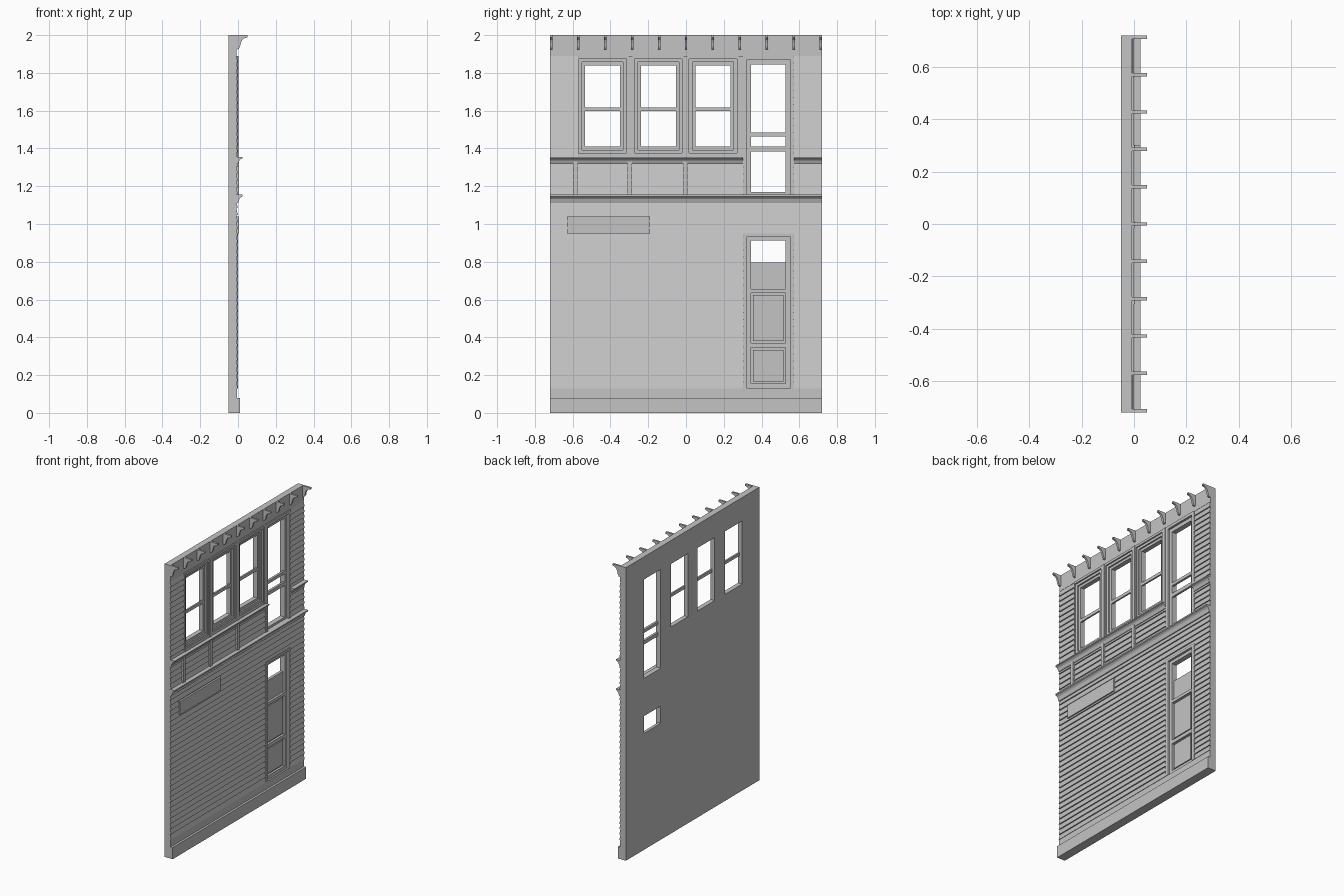
import bpy, bmesh, math
from mathutils import Vector

cube = bpy.data.objects.get("Cube")
if cube:
    bpy.data.objects.remove(cube)

grey = bpy.data.materials.new("plain_grey")
grey.use_nodes = True
COLOUR = (0.55, 0.55, 0.55, 1)
grey.diffuse_color = COLOUR
grey.node_tree.nodes["Principled BSDF"].inputs["Base Color"].default_value = COLOUR


def finish(name, bm):
    bmesh.ops.recalc_face_normals(bm, faces=bm.faces)
    mesh = bpy.data.meshes.new(name)
    bm.to_mesh(mesh)
    bm.free()
    mesh.materials.append(grey)
    obj = bpy.data.objects.new(name, mesh)
    bpy.context.collection.objects.link(obj)
    return obj


def plate(name, x0, x1, rect, holes=()):
    """Upright slab from x0 to x1; rect and holes are (y0, y1, z0, z1)."""
    bm = bmesh.new()
    ys = sorted({v for r in (rect, *holes) for v in r[:2]})
    zs = sorted({v for r in (rect, *holes) for v in r[2:]})
    grid = {(y, z): bm.verts.new((x0, y, z)) for y in ys for z in zs}
    for ya, yb in zip(ys, ys[1:]):
        for za, zb in zip(zs, zs[1:]):
            cy, cz = (ya + yb) / 2, (za + zb) / 2
            if not any(h[0] < cy < h[1] and h[2] < cz < h[3] for h in holes):
                bm.faces.new([grid[p] for p in ((ya, za), (yb, za), (yb, zb), (ya, zb))])
    bmesh.ops.delete(bm, geom=[v for v in bm.verts if not v.link_faces], context='VERTS')
    out = bmesh.ops.extrude_face_region(bm, geom=bm.faces[:], use_keep_orig=True)
    moved = [g for g in out["geom"] if isinstance(g, bmesh.types.BMVert)]
    bmesh.ops.translate(bm, verts=moved, vec=(x1 - x0, 0, 0))
    return finish(name, bm)


def prism(name, profile, y0, y1):
    """Extrude an (x, z) outline along y."""
    bm = bmesh.new()
    face = bm.faces.new([bm.verts.new((x, y0, z)) for x, z in profile])
    out = bmesh.ops.extrude_face_region(bm, geom=[face], use_keep_orig=True)
    moved = [g for g in out["geom"] if isinstance(g, bmesh.types.BMVert)]
    bmesh.ops.translate(bm, verts=moved, vec=(0, y1 - y0, 0))
    return finish(name, bm)


def grow(r, d):
    return (r[0] - d, r[1] + d, r[2] - d, r[3] + d)


BACK, MID, FACE, TRIM = -0.05, -0.03, -0.01, 0.0
W = 0.72
SKIRT, FRIEZE, PITCH = 0.13, 1.89, 0.0367

# Openings and casings
windows = [(c - 0.092, c + 0.092, 1.41, 1.84) for c in (-0.442, -0.146, 0.143)]
tall = (0.344, 0.526, 1.17, 1.845)
transom = (0.344, 0.526, 0.795, 0.912)
group_case = (-0.572, 0.302, 1.355, FRIEZE)
tall_case = (0.302, 0.571, 1.15, FRIEZE)
door_case = (0.302, 0.571, SKIRT, 0.95)

# Wall core in two layers
whole = (-W, W, 0, 2)
plate("back_wall", BACK, MID, whole, [*windows, tall, transom])
plate("front_wall", MID, FACE, whole, [group_case, tall_case, door_case])
plate("base_board", FACE, 0.011, (-W, W, 0, 0.08))
plate("skirt_strip", FACE, -0.004, (-W, W, 0.08, SKIRT))
plate("frieze", FACE, -0.007, (-W, W, FRIEZE, 2))


# Clapboard siding
def siding(name, y0, y1, z0, z1):
    def board_x(t):
        return -0.001 - 0.008 * t
    first, last = (z0 - SKIRT) / PITCH, (z1 - SKIRT) / PITCH
    pts, k = [(FACE - 0.005, z0)], math.floor(first + 0.001)
    while k < last - 0.001:
        for t in (max(first, k), min(last, k + 1)):
            pts.append((board_x(t - k), SKIRT + t * PITCH))
        k += 1
    pts.append((FACE - 0.005, z1))
    prism(name, pts, y0, y1)


siding("siding_right", -W, group_case[0], SKIRT, FRIEZE)
siding("siding_middle", group_case[0], group_case[1], SKIRT, 1.34)
siding("siding_over_door", tall_case[0], tall_case[1], door_case[3], 1.14)
siding("siding_left", tall_case[1], W, SKIRT, FRIEZE)

# Upper windows: shared casing, stepped frame and two-pane sash
plate("window_casing", MID, TRIM, group_case, [grow(w, 0.034) for w in windows])
for i, w in enumerate(windows):
    y0, y1, z0, z1 = w
    plate(f"window_frame_{i}", MID, -0.009, grow(w, 0.034), [grow(w, 0.017)])
    plate(f"window_sash_{i}", MID, -0.019, grow(w, 0.017),
          [(y0, y1, z0, 1.597), (y0, y1, 1.618, z1)])
for i, y in enumerate((-0.294, -0.002, 0.29)):
    plate(f"window_mullion_{i}", TRIM, 0.003, (y - 0.011, y + 0.011, 1.355, FRIEZE))

# Tall window
tall_in = (0.323, 0.55, 1.155, 1.87)
plate("tall_casing", MID, TRIM, tall_case, [tall_in])
y0, y1, z0, z1 = tall
plate("tall_sash", MID, -0.015, tall_in,
      [(y0, y1, z0, 1.385), (y0, y1, 1.41, 1.464), (y0, y1, 1.485, z1)])

# Door with recessed, raised panels
door_in = (0.323, 0.55, SKIRT, 0.934)
panels = [(y0, y1, 0.155, 0.345), (y0, y1, 0.37, 0.635)]
plate("door_casing", MID, TRIM, door_case, [door_in])
plate("door_leaf", MID, -0.015, door_in, [*panels, (y0, y1, 0.655, 0.912)])
for i, p in enumerate(panels):
    plate(f"door_panel_{i}", MID, -0.021, grow(p, -0.011))

# Moulded ledges
ledge = [(-0.012, -0.045), (0.0, -0.045), (0.004, -0.034), (0.008, -0.022),
         (0.015, -0.014), (0.025, -0.009), (0.025, 0), (-0.012, 0)]


def moulding(name, top, y0, y1, scale=1.0):
    prism(name, [(x, top + z * scale) for x, z in ledge], y0, y1)


moulding("lower_ledge", 1.155, -W, W)
moulding("sill_ledge_right", 1.355, -W, tall_case[0], 0.8)
moulding("sill_ledge_left", 1.355, tall_case[1], W, 0.8)

# Short pilasters between the ledges, and the blank board
for i, y in enumerate((-0.587, -0.297, -0.004)):
    plate(f"pilaster_{i}", FACE, 0.006, (y - 0.012, y + 0.012, 1.15, 1.33))
plate("blank_board", FACE, 0.005, (-0.63, -0.19, 0.95, 1.04))

# Eave brackets
bracket = [(-0.012, 2), (0.05, 2), (0.05, 1.988), (0.034, 1.984), (0.022, 1.974),
           (0.015, 1.958), (0.011, 1.94), (0.004, 1.927), (-0.012, 1.922)]
COUNT, HALF = 11, 0.0065
for i in range(COUNT):
    y = (W - HALF) * (2 * i / (COUNT - 1) - 1)
    prism(f"bracket_{i}", bracket, y - HALF, y + HALF)
